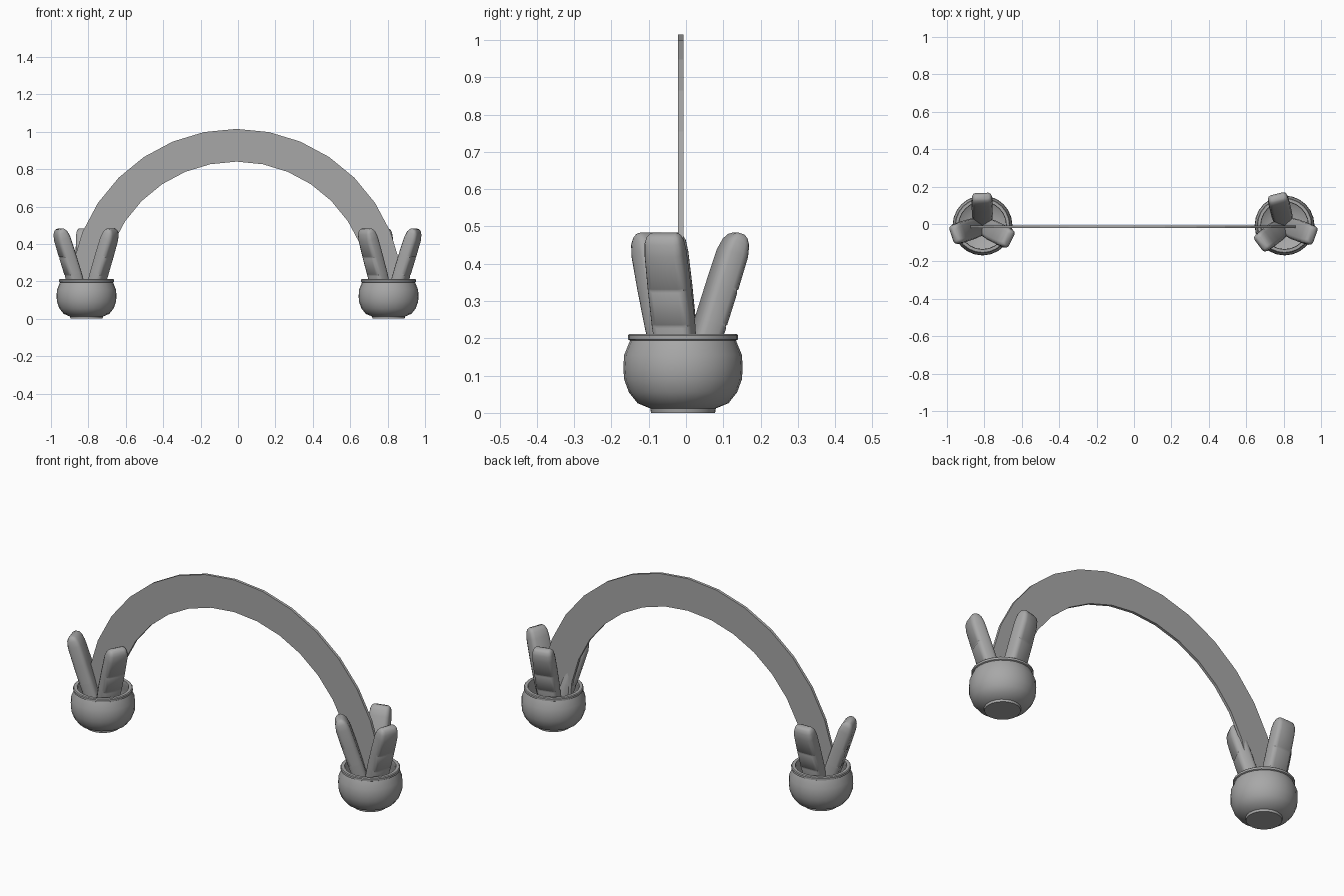
import bpy, bmesh, math
from mathutils import Vector, Matrix

if "Cube" in bpy.data.objects:
    bpy.data.objects.remove(bpy.data.objects["Cube"])

grey = bpy.data.materials.new("mid grey")
grey.diffuse_color = (0.39, 0.39, 0.39, 1)
grey.use_nodes = True
grey.node_tree.nodes["Principled BSDF"].inputs["Base Color"].default_value = grey.diffuse_color


def finish(name, bm, smooth=True, angle=35):
    bmesh.ops.recalc_face_normals(bm, faces=bm.faces)
    me = bpy.data.meshes.new(name)
    bm.to_mesh(me)
    bm.free()
    me.materials.append(grey)
    ob = bpy.data.objects.new(name, me)
    bpy.context.collection.objects.link(ob)
    if smooth:
        bpy.ops.object.select_all(action='DESELECT')
        ob.select_set(True)
        bpy.context.view_layer.objects.active = ob
        bpy.ops.object.shade_smooth_by_angle(angle=math.radians(angle))
    return ob


def loft(bm, rings, cap=True, closed=False):
    """Skin a list of point rings."""
    vr = [[bm.verts.new(p) for p in r] for r in rings]
    n = len(vr[0])
    pairs = list(zip(vr, vr[1:])) + ([(vr[-1], vr[0])] if closed else [])
    for a, b in pairs:
        for i in range(n):
            j = (i + 1) % n
            bm.faces.new((a[i], a[j], b[j], b[i]))
    if cap:
        bm.faces.new(vr[0])
        bm.faces.new(vr[-1])


# Open round pot: outer wall, rim, then hollow inside
POT = [(0.086, 0), (0.088, 0.012), (0.122, 0.026), (0.145, 0.055), (0.158, 0.09),
       (0.160, 0.12), (0.158, 0.155), (0.142, 0.194), (0.148, 0.197), (0.148, 0.208),
       (0.144, 0.212), (0.128, 0.212), (0.126, 0.195), (0.140, 0.155), (0.142, 0.11),
       (0.128, 0.065), (0.08, 0.035)]


def pot(name, x, y):
    bm = bmesh.new()
    n = 24
    loft(bm, [[(x + r * math.cos(2 * math.pi * i / n), y + r * math.sin(2 * math.pi * i / n), z)
               for i in range(n)] for r, z in POT])
    finish(name, bm)


# Rounded stick leaning outward; rings are (length, width scale, thickness scale, outer dent)
W, T = 0.056, 0.037
RINGS = [(0, .9, .9, 0), (.145, 1, 1, 0), (.15, 1, 1, .004), (.155, 1, 1, 0),
         (.245, 1, 1, 0), (.25, 1, 1, .004), (.255, 1, 1, 0),
         (.345, .97, .97, 0), (.377, .92, .80, 0), (.393, .82, .55, 0), (.4, .68, .28, 0)]
SECTION = [(1, .45), (.9, .82), (.65, 1), (-.65, 1), (-.9, .82), (-1, .45),
           (-1, -.45), (-.9, -.82), (-.65, -1), (.65, -1), (.9, -.82), (1, -.45)]


def stick(name, x, y, deg, tilt=18):
    bm = bmesh.new()
    m = (Matrix.Translation((x, y, 0.1)) @ Matrix.Rotation(math.radians(deg), 4, 'Z')
         @ Matrix.Translation((0.03, 0, 0)) @ Matrix.Rotation(math.radians(tilt), 4, 'Y'))
    rings = []
    for s, kw, kt, dent in RINGS:
        rings.append([m @ Vector((v * T * kt - (dent if v > .9 else 0), u * W * kw, s))
                      for u, v in SECTION])
    loft(bm, rings)
    finish(name, bm, angle=50)


for side, px, angles in (("left", -0.81, (91, 198, -27)), ("right", 0.805, (104, 217, -20))):
    pot(side + "_pot", px, -0.008)
    for k, a in enumerate(angles):
        stick(f"{side}_stick_{k + 1}", px, -0.008, a)

# Thin flat arch spanning between the pots
bm = bmesh.new()
arch = []
for i in range(17):
    a = math.pi * i / 16
    c, s = math.cos(a), math.sin(a)
    arch.append([(-0.008 + r * c, y, 0.124 + r * s)
                 for r, y in ((0.716, -0.022), (0.891, -0.022), (0.891, -0.007), (0.716, -0.007))])
loft(bm, arch)
finish("arch", bm, smooth=False)
